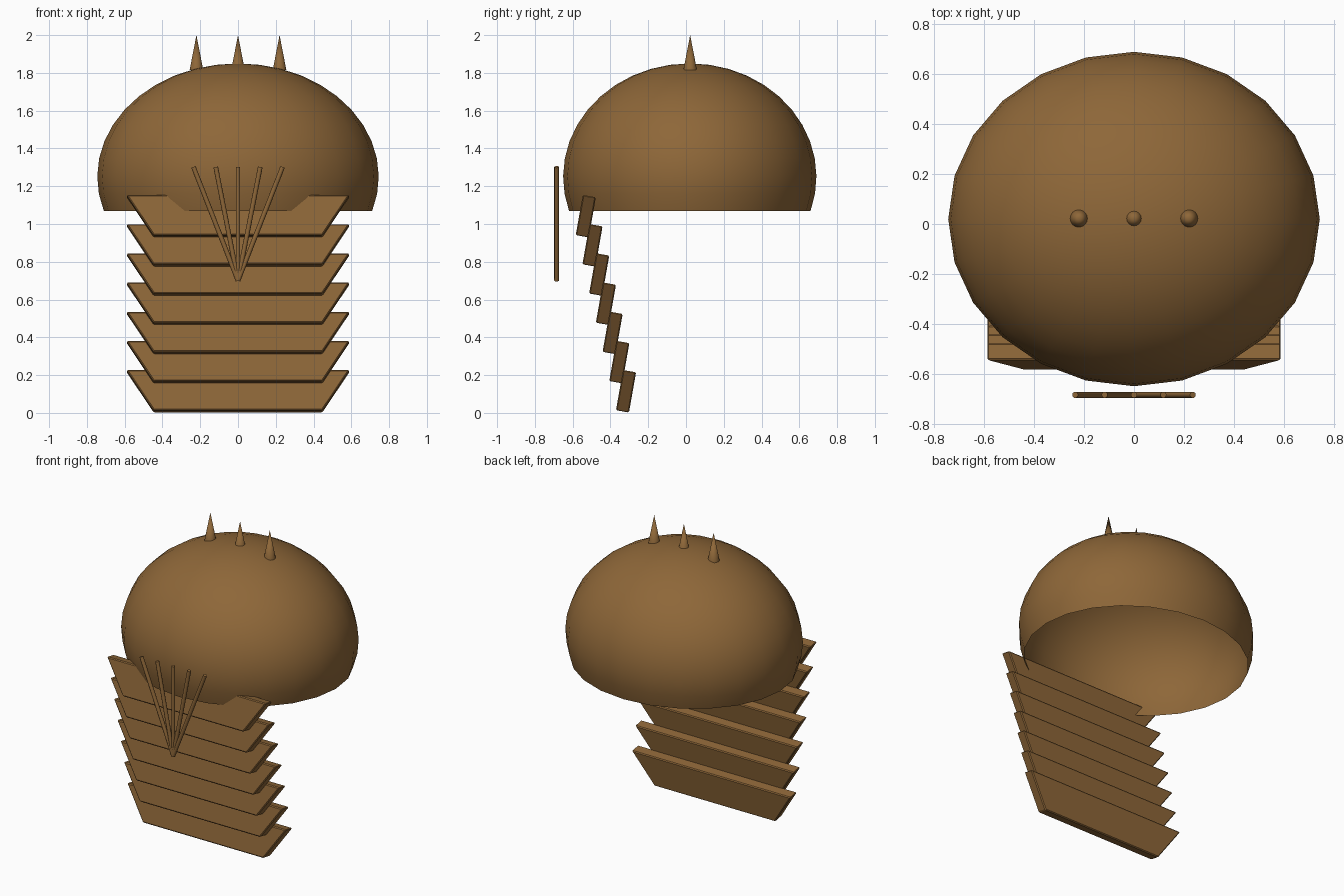
import bpy, bmesh, math
from mathutils import Matrix, Vector

if "Cube" in bpy.data.objects:
    bpy.data.objects.remove(bpy.data.objects["Cube"])

brown = bpy.data.materials.new("warm brown")
brown.diffuse_color = (0.27, 0.135, 0.04, 1)
brown.use_nodes = True
brown.node_tree.nodes["Principled BSDF"].inputs["Base Color"].default_value = brown.diffuse_color


def finish(name, bm, smooth=None):
    bmesh.ops.recalc_face_normals(bm, faces=bm.faces)
    mesh = bpy.data.meshes.new(name)
    bm.to_mesh(mesh)
    bm.free()
    mesh.materials.append(brown)
    obj = bpy.data.objects.new(name, mesh)
    bpy.context.collection.objects.link(obj)
    if smooth:
        bpy.ops.object.select_all(action='DESELECT')
        obj.select_set(True)
        bpy.context.view_layer.objects.active = obj
        bpy.ops.object.shade_smooth_by_angle(angle=math.radians(smooth))
    return obj


def tapered_rod(name, start, end, r1, r2, sides):
    start, end = Vector(start), Vector(end)
    axis = end - start
    place = Matrix.Translation((start + end) / 2) @ axis.to_track_quat('Z', 'Y').to_matrix().to_4x4()
    bm = bmesh.new()
    bmesh.ops.create_cone(bm, cap_ends=True, segments=sides, radius1=r1,
                          radius2=r2, depth=axis.length, matrix=place)
    finish(name, bm, 40)


# Hollow dome: an arc spun around z, then squashed in y
bm = bmesh.new()
low, steps = math.radians(-17.5), 12
arc = []
for i in range(steps + 1):
    a = low + (math.pi / 2 - low) * i / steps
    arc.append(bm.verts.new((0, 0.745 * math.cos(a), 1.25 + 0.6 * math.sin(a))))
edges = [bm.edges.new(pair) for pair in zip(arc, arc[1:])]
bmesh.ops.spin(bm, geom=arc + edges, cent=(0, 0, 0), axis=(0, 0, 1),
               angle=2 * math.pi, steps=24)
bmesh.ops.remove_doubles(bm, verts=bm.verts, dist=0.0005)
bmesh.ops.transform(bm, verts=bm.verts,
                    matrix=Matrix.Translation((0, 0.02, 0)) @ Matrix.Diagonal((1, 0.9, 1, 1)))
dome = finish("dome", bm, 60)
# keep the open shell facing outwards
if sum(p.normal.z for p in dome.data.polygons) < 0:
    dome.data.flip_normals()

# Spikes on the crown
for i, x in enumerate((-0.22, 0, 0.22)):
    tapered_rod(f"spike_{i + 1}", (x, 0.022, 1.815), (x, 0.022, 2.0), 0.036, 0, 16)

# Overlapping tilted slats, wider at the top
for i in range(7):
    bm = bmesh.new()
    bmesh.ops.create_cube(bm, size=1)
    for v in bm.verts:
        half = 0.59 if v.co.z > 0 else 0.447
        v.co = (math.copysign(half, v.co.x), v.co.y * 0.07, v.co.z * 0.216)
    bmesh.ops.bevel(bm, geom=bm.edges[:], offset=0.006, segments=1, affect='EDGES')
    place = Matrix.Translation((0, -0.3175 - 0.0355 * i, 0.1145 + 0.1545 * i))
    bmesh.ops.transform(bm, verts=bm.verts,
                        matrix=place @ Matrix.Rotation(math.radians(-10), 4, 'X'))
    finish(f"slat_{i + 1}", bm)

# Fan of thin rods in front
for i in range(5):
    tapered_rod(f"fan_rod_{i + 1}", (0, -0.685, 0.7),
                ((i - 2) * 0.118, -0.685, 1.302), 0.0125, 0.0125, 10)
